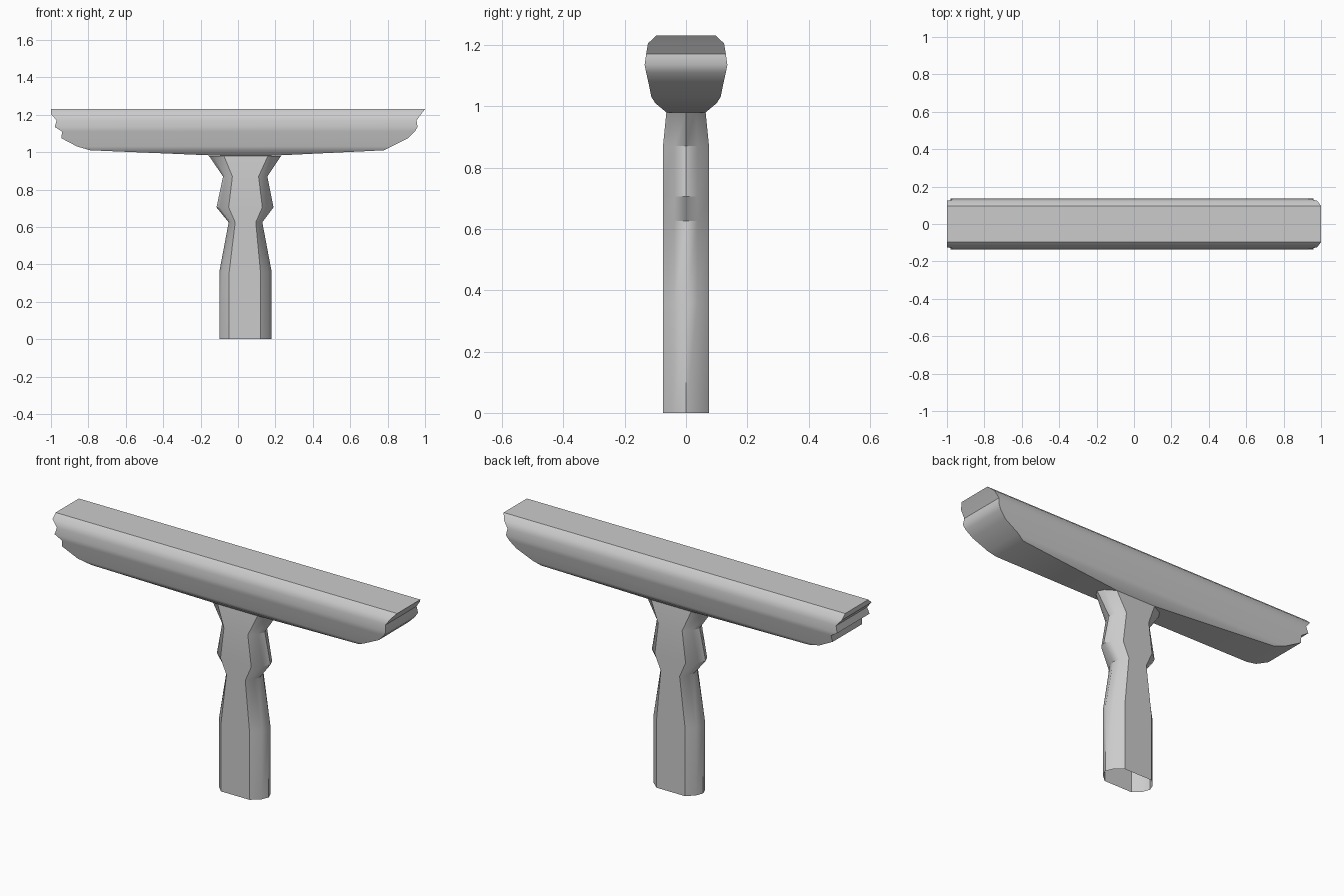
import bpy, math

if "Cube" in bpy.data.objects:
    bpy.data.objects.remove(bpy.data.objects["Cube"])


def loft(name, rings, cap_last):
    """Skin a stack of equal-length rings, wound counter-clockwise, bottom to top."""
    n = len(rings[0])
    verts = [v for ring in rings for v in ring]
    faces = []
    for r in range(len(rings) - 1):
        for i in range(n):
            j = (i + 1) % n
            faces.append((r * n + i, r * n + j, (r + 1) * n + j, (r + 1) * n + i))
    if cap_last:
        faces.append(tuple(range((len(rings) - 1) * n, len(rings) * n)))
    mesh = bpy.data.meshes.new(name)
    mesh.from_pydata(verts, [], faces)
    obj = bpy.data.objects.new(name, mesh)
    bpy.context.collection.objects.link(obj)
    bpy.ops.object.select_all(action='DESELECT')
    obj.select_set(True)
    bpy.context.view_layer.objects.active = obj
    bpy.ops.object.shade_smooth_by_angle(angle=math.radians(39.5))
    return obj


# Long cross head: z, left end, right end, half depth (ragged ends)
head_rows = [
    (0.98, -0.075, 0.16, 0.064),
    (1.01, -0.79, 0.78, 0.100),
    (1.03, -0.86, 0.82, 0.113),
    (1.075, -0.945, 0.91, 0.122),
    (1.11, -0.94, 0.945, 0.130),
    (1.135, -0.98, 0.96, 0.135),
    (1.17, -0.97, 0.955, 0.130),
    (1.205, -1.0, 0.98, 0.124),
    (1.23, -1.0, 1.0, 0.097),
]
loft("cross_head",
     [[(l, -d, z), (r, -d, z), (r, d, z), (l, d, z)] for z, l, r, d in head_rows],
     True)

# Waisted grip: z, outer left, flat left, flat right, outer right, half depth
grip_rows = [
    (0.0, -0.10, -0.047, 0.12, 0.18, 0.075),
    (0.36, -0.10, -0.047, 0.12, 0.18, 0.075),
    (0.625, -0.05, -0.015, 0.095, 0.13, 0.075),
    (0.705, -0.115, -0.05, 0.13, 0.19, 0.075),
    (0.87, -0.08, -0.03, 0.11, 0.157, 0.075),
    (0.98, -0.155, -0.075, 0.16, 0.23, 0.064),
]


def grip_ring(z, ol, fl, fr, orr, d):
    """Flat front and back with rounded sides."""
    side = [(0, -1), (0.73, -0.5), (1, 0), (0.73, 0.5), (0, 1)]
    right = [(fr + (orr - fr) * t, d * s, z) for t, s in side]
    left = [(fl + (ol - fl) * t, -d * s, z) for t, s in side]
    return right + left


# The grip is an open tube at its foot
loft("grip", [grip_ring(*row) for row in grip_rows], False)
